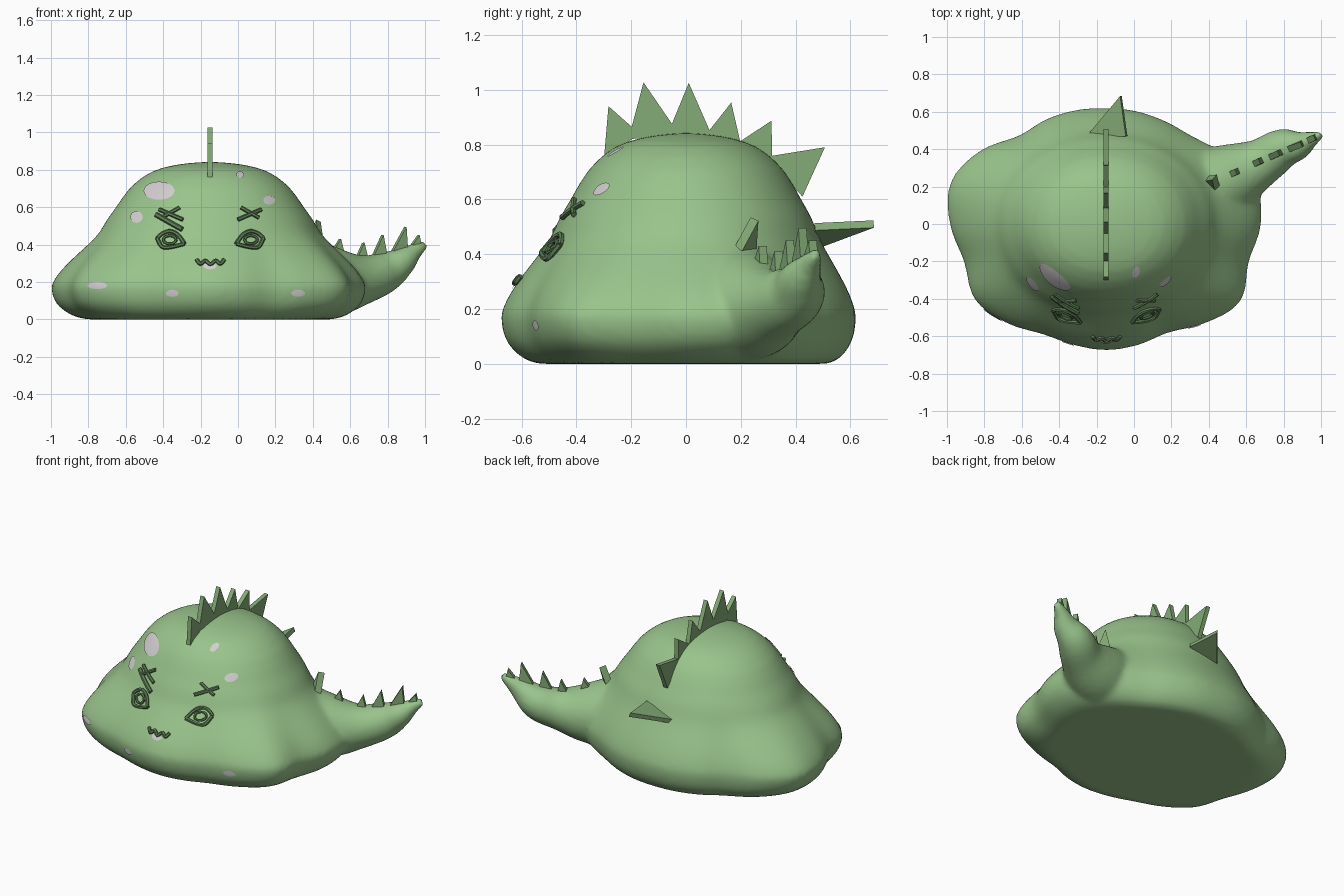
import bpy, bmesh, math
from mathutils import Vector
from mathutils.bvhtree import BVHTree

if "Cube" in bpy.data.objects:
    bpy.data.objects.remove(bpy.data.objects["Cube"], do_unlink=True)


def material(name, rgb):
    m = bpy.data.materials.new(name)
    m.use_nodes = True
    m.diffuse_color = (*rgb, 1)
    m.node_tree.nodes["Principled BSDF"].inputs["Base Color"].default_value = (*rgb, 1)
    return m


GREEN = material("soft green", (0.32, 0.55, 0.26))
SPIKE = material("leaf green", (0.23, 0.41, 0.18))
DARK = material("dark green", (0.11, 0.21, 0.09))
PALE = material("pale grey", (0.65, 0.61, 0.63))
MID_X = -0.15


def make_object(name, bm, mat, smooth=None):
    bmesh.ops.recalc_face_normals(bm, faces=bm.faces)
    mesh = bpy.data.meshes.new(name)
    bm.to_mesh(mesh)
    bm.free()
    ob = bpy.data.objects.new(name, mesh)
    bpy.context.collection.objects.link(ob)
    mesh.materials.append(mat)
    if smooth:
        mesh.shade_smooth()
    return ob


def catmull(a, b, c, d, t):
    return 0.5 * (2 * b + (c - a) * t + (2 * a - 5 * b + 4 * c - d) * t * t
                  + (3 * b - a - 3 * c + d) * t ** 3)


def curve(points, steps):
    """Smooth path through open control points."""
    p = [points[0]] + list(points) + [points[-1]]
    out = [catmull(*p[i:i + 4], s / steps) for i in range(len(p) - 3) for s in range(steps)]
    return out + [points[-1]]


def loft(bm, rings):
    rows = [[bm.verts.new(p) for p in ring] for ring in rings]
    n = len(rows[0])
    for a, b in zip(rows, rows[1:]):
        for i in range(n):
            j = (i + 1) % n
            bm.faces.new((a[i], a[j], b[j], b[i]))
    bm.faces.new(rows[0][::-1])
    bm.faces.new(rows[-1])


def tube(bm, path, radii, sides, ref):
    rings = []
    for i, p in enumerate(path):
        t = (path[min(i + 1, len(path) - 1)] - path[max(i - 1, 0)]).normalized()
        u = t.cross(ref).normalized()
        v = u.cross(t)
        rings.append([p + radii[i] * (math.cos(a) * u + math.sin(a) * v)
                      for a in (math.tau * k / sides for k in range(sides))])
    loft(bm, rings)


# Body: dome over a lobed skirt, outline radius every 15 degrees from +x
OUTLINE = [.83, .83, .74, .66, .635, .625, .62, .63, .645, .665, .78, .86,
           .835, .785, .81, .75, .68, .67, .675, .67, .67, .75, .83, .79]
# height, dome share, skirt share
PROFILE = [(0, 1, .3), (.005, 1, .45), (.025, 1, .65), (.06, 1, .83), (.1, 1, .94),
           (.16, 1, 1), (.2, 1, .97), (.26, 1, .83), (.33, 1, .6), (.4, 1, .34),
           (.46, 1, .14), (.53, .97, .05), (.6, .9, .01), (.71, .76, 0), (.79, .56, 0),
           (.825, .34, 0), (.838, .15, 0), (.842, .03, 0)]
rings = []
for z, dome, skirt in curve([Vector(p) for p in PROFILE], 2):
    ring = []
    for k in range(96):
        a = math.tau * k / 96
        i, t = divmod(k / 4, 1)
        outer = catmull(*[OUTLINE[(int(i) + o) % 24] for o in (-1, 0, 1, 2)], t)
        inner = 0.465 + 0.09 * math.cos(a) ** 2
        r = inner * dome + (outer - inner) * skirt
        ring.append((MID_X + r * math.cos(a), r * math.sin(a), z))
    rings.append(ring)
bm = bmesh.new()
loft(bm, rings)

# Tail, fused into the body
TAIL = [(.3, .15, .23, .23), (.52, .25, .2, .185), (.68, .33, .215, .13), (.79, .4, .255, .11),
        (.88, .42, .31, .078), (.94, .45, .36, .048), (1.005, .478, .405, .022)]
tail = curve([Vector(p) for p in TAIL], 5)
tube(bm, [p.xyz for p in tail], [p.w for p in tail], 24, Vector((0, 0, 1)))
body = make_object("body", bm, GREEN, True)
fuse = body.modifiers.new("fuse", 'REMESH')
fuse.mode = 'VOXEL'
fuse.voxel_size = 0.018
fuse.use_smooth_shade = True
soften = body.modifiers.new("soften", 'SMOOTH')
soften.factor = 0.5
soften.iterations = 7
bpy.context.view_layer.update()
tree = BVHTree.FromObject(body, bpy.context.evaluated_depsgraph_get())


def on_front(x, z, lift):
    hit, normal, _, _ = tree.ray_cast(Vector((x, -3, z)), Vector((0, 1, 0)))
    if normal.y > 0:
        normal = -normal
    return hit + normal * lift


# Spikes: thin plates with blunt tips
def plate(name, a, tip, b, thick=0.028):
    a, tip, b = Vector(a), Vector(tip), Vector(b)
    n = (b - a).cross(tip - a).normalized() * thick / 2
    blunt = [a, tip.lerp(a, .07), tip, tip.lerp(b, .07), b]
    bm = bmesh.new()
    loft(bm, [[p - n for p in blunt], [p + n for p in blunt]])
    return make_object(name, bm, SPIKE)


# start, tip and end of each back spike as (y, z)
BACK = [((-.3, .74), (-.283, .94), (-.17, .84)), ((-.21, .82), (-.155, 1.027), (-.02, .83)),
        ((-.07, .83), (.01, 1.025), (.1, .82)), ((.06, .82), (.165, .953), (.205, .78)),
        ((.18, .8), (.312, .887), (.315, .72)), ((.29, .755), (.507, .79), (.425, .61))]
for i, tri in enumerate(BACK):
    plate(f"back_spike_{i + 1}", *[(MID_X, y, z) for y, z in tri])
plate("rear_spike", (-.25, .47, .43), (-.07, .685, .51), (-.04, .47, .5))

# Tail spikes: base x, tip x, tip height, half width
for i, (x, tx, tz, w) in enumerate([(.53, .545, .43, .035), (.66, .67, .41, .035),
                                    (.755, .772, .452, .042), (.86, .895, .495, .045),
                                    (.945, .965, .45, .035)]):
    y = .27 + .44 * (x - .53)
    top = tree.ray_cast(Vector((x, y, 2)), Vector((0, 0, -1)))[0]
    z = (top.z if top else .36) - .03
    plate(f"tail_spike_{i + 1}", (x - w, y - .44 * w, z), (tx, y + .01, tz),
          (x + w, y + .44 * w, z), 0.032)
plate("tail_root_spike", (.37, .24, .38), (.43, .25, .528), (.45, .17, .38), 0.04)


# Face strokes: small tubes laid on the body
def stroke(name, points, radius=0.011):
    path = [on_front(x, z, .008) for x, z in curve([Vector(p) for p in points], 4)]
    bm = bmesh.new()
    tube(bm, path, [radius] * len(path), 6, Vector((0, 1, 0)))
    make_object(name, bm, DARK)


for side, s, cx in (("right", 1, -.36), ("left", -1, .064)):
    def place(pts, cz):
        return [(cx + s * u, cz + v) for u, v in pts]
    stroke(side + "_upper_lid", place([(-.07, .01), (-.04, .037), (0, .048), (.04, .028),
                                       (.075, -.02)], .42))
    stroke(side + "_lower_lid", place([(-.07, .01), (-.045, -.035), (0, -.038),
                                       (.075, -.02)], .42))
    ring = [(.034 * math.cos(a) - .003, .022 * math.sin(a) + .002)
            for a in (math.tau * k / 8 for k in range(9))]
    stroke(side + "_iris", place(ring, .42), .008)
    stroke(side + "_brow_a", place([(-.057, .023), (.066, -.03)], .56))
    stroke(side + "_brow_b", place([(-.046, -.02), (.05, .035)], .56))
stroke("long_brow", [(-.435, .556), (-.297, .478)], .014)
stroke("mouth", [(-.22, .315), (-.2, .293), (-.175, .31), (-.148, .29), (-.12, .31),
                 (-.095, .293), (-.075, .315)])

# Pale spots: thin discs hugging the surface (x, z, half width, half height)
SPOTS = [(-.42, .685, .082, .048), (-.54, .545, .033, .031), (.01, .77, .02, .018),
         (.165, .635, .032, .023), (-.75, .18, .052, .018), (-.35, .14, .034, .018),
         (.32, .14, .037, .018), (-.15, .283, .035, .018)]
for i, (x, z, rx, rz) in enumerate(SPOTS):
    bm = bmesh.new()
    loft(bm, [[on_front(x + rx * f * math.cos(a), z + rz * f * math.sin(a), .005)
               for a in (math.tau * k / 24 for k in range(24))]
              for f in (1, .75, .5, .25, .05)])
    # drop the closing cap so the disc follows the curve
    bmesh.ops.delete(bm, geom=[f for f in bm.faces if len(f.verts) > 4
                               and f.calc_area() > rx * rz], context='FACES_ONLY')
    make_object(f"spot_{i + 1}", bm, PALE, True)
